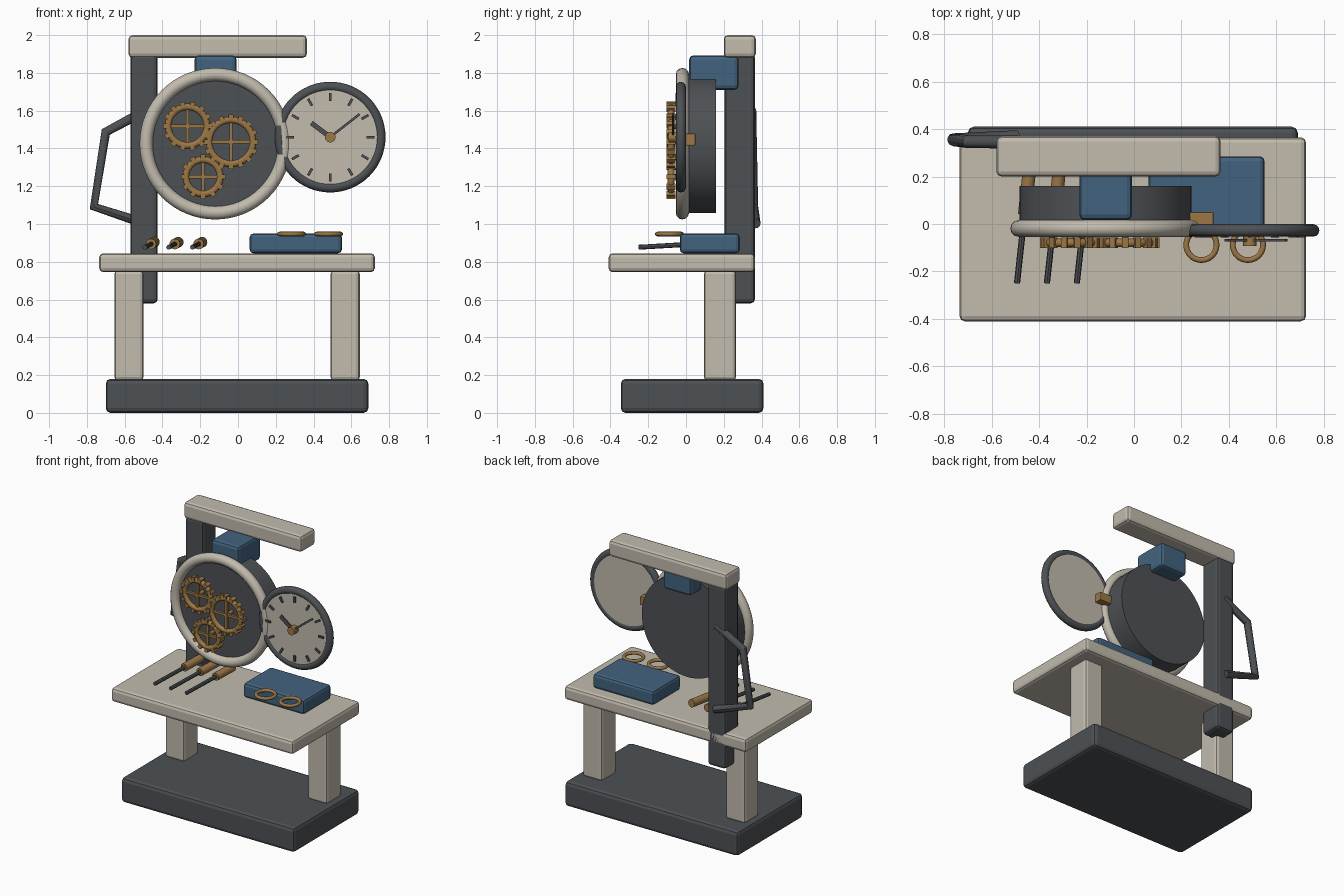
import bpy, math
from mathutils import Vector

if "Cube" in bpy.data.objects:
    bpy.data.objects.remove(bpy.data.objects["Cube"])


def material(name, rgb):
    m = bpy.data.materials.new(name)
    m.diffuse_color = (*rgb, 1)
    m.use_nodes = True
    m.node_tree.nodes["Principled BSDF"].inputs["Base Color"].default_value = m.diffuse_color
    return m


CREAM = material("warm_cream", (0.54, 0.50, 0.42))
DARK = material("dark_grey", (0.075, 0.082, 0.09))
BLUE = material("slate_blue", (0.055, 0.125, 0.21))
BRASS = material("brass", (0.33, 0.185, 0.06))


def finish(name, mat, smooth=False):
    o = bpy.context.object
    o.name = name
    o.data.materials.append(mat)
    if smooth:
        bpy.ops.object.shade_smooth_by_angle(angle=math.radians(40))
    return o


def box(name, mat, x, y, z, bevel=0.0):
    """Box from (min, max) ranges, with optional rounded edges."""
    bpy.ops.mesh.primitive_cube_add(size=1, location=[sum(r) / 2 for r in (x, y, z)])
    o = bpy.context.object
    o.scale = [r[1] - r[0] for r in (x, y, z)]
    bpy.ops.object.transform_apply(location=False, rotation=False, scale=True)
    if bevel:
        b = o.modifiers.new("edge", 'BEVEL')
        b.width, b.segments = bevel, 2
    return finish(name, mat)


def bar(name, mat, cx, cz, ang, r0, r1, w, y):
    """Flat bar facing the front, lying along a ray from (cx, cz)."""
    r = (r0 + r1) / 2
    bpy.ops.mesh.primitive_cube_add(
        size=1, rotation=(0, -ang, 0),
        location=(cx + r * math.cos(ang), sum(y) / 2, cz + r * math.sin(ang)))
    bpy.context.object.scale = (r1 - r0, y[1] - y[0], w)
    return finish(name, mat)


def rod(name, mat, a, b, r, sides=24):
    a, b = Vector(a), Vector(b)
    d = b - a
    bpy.ops.mesh.primitive_cylinder_add(
        vertices=sides, radius=r, depth=d.length, location=(a + b) / 2,
        rotation=d.to_track_quat('Z', 'Y').to_euler())
    return finish(name, mat, sides > 8)


def ring(name, mat, loc, major, minor, facing_front=True, seg=48):
    bpy.ops.mesh.primitive_torus_add(
        major_radius=major, minor_radius=minor, major_segments=seg, minor_segments=12,
        location=loc, rotation=(math.pi / 2 if facing_front else 0, 0, 0))
    return finish(name, mat, True)


# Bench
box("base", DARK, (-0.70, 0.69), (-0.345, 0.41), (0, 0.18), 0.025)
box("left_leg", CREAM, (-0.655, -0.50), (0.095, 0.265), (0.17, 0.755), 0.02)
box("right_leg", CREAM, (0.49, 0.645), (0.095, 0.265), (0.17, 0.755), 0.02)
box("table_top", CREAM, (-0.735, 0.725), (-0.41, 0.365), (0.745, 0.845), 0.022)

# Post, overhead beam and hanger
box("post", DARK, (-0.57, -0.425), (0.205, 0.365), (0.58, 1.90), 0.022)
box("top_beam", CREAM, (-0.58, 0.365), (0.20, 0.37), (1.88, 2.0), 0.022)
box("hanger_block", BLUE, (-0.23, -0.008), (0.017, 0.278), (1.71, 1.893), 0.022)

# Drum with front ring
DX, DZ = -0.12, 1.425
rod("drum", DARK, (DX, -0.02, DZ - 0.005), (DX, 0.16, DZ - 0.005), 0.362, 64)
ring("drum_ring", CREAM, (DX, -0.019, DZ), 0.366, 0.035, seg=64)

# Gears on the drum face
for i, (gx, gz, r, teeth) in enumerate(((-0.267, 1.518, 0.130, 14),
                                        (-0.037, 1.435, 0.144, 16),
                                        (-0.185, 1.250, 0.118, 12))):
    n = f"gear_{i + 1}"
    ring(n + "_rim", BRASS, (gx, -0.079, gz), r - 0.027, 0.018, seg=32)
    for k in range(teeth):
        bar(f"{n}_tooth_{k}", BRASS, gx, gz, math.tau * k / teeth,
            r - 0.025, r, 0.026, (-0.102, -0.056))
    for k in range(4):
        bar(f"{n}_spoke_{k}", BRASS, gx, gz, math.pi / 2 * k,
            0, r - 0.025, 0.017, (-0.088, -0.070))
    rod(n + "_axle", BRASS, (gx, -0.092, gz), (gx, -0.015, gz), 0.014, 16)

# Clock dial
CX, CZ = 0.488, 1.46
rod("clock_face", CREAM, (CX, -0.045, CZ), (CX, -0.006, CZ), 0.266, 64)
ring("clock_rim", DARK, (CX, -0.027, CZ), 0.267, 0.026, seg=64)
for k in range(12):
    bar(f"hour_mark_{k}", DARK, CX, CZ, math.tau * k / 12,
        0.192, 0.234, 0.014, (-0.056, -0.043))
bar("minute_hand", DARK, CX, CZ, math.radians(38), 0, 0.197, 0.013, (-0.073, -0.063))
bar("hour_hand", DARK, CX, CZ, math.radians(143), 0, 0.125, 0.026, (-0.073, -0.063))
rod("hand_hub", BRASS, (CX, -0.092, CZ), (CX, -0.04, CZ), 0.028)
box("clock_bracket", BRASS, (0.20, 0.335), (-0.006, 0.05), (1.415, 1.478), 0.005)

# Side handle: bent tube behind the post
c = bpy.data.curves.new("side_handle", 'CURVE')
c.dimensions = '3D'
c.bevel_depth, c.bevel_resolution, c.use_fill_caps = 0.027, 3, True
path = [(-0.49, 0.345, 1.60), (-0.70, 0.347, 1.487),
        (-0.763, 0.355, 1.092), (-0.49, 0.368, 1.002)]
s = c.splines.new('POLY')
s.points.add(len(path) - 1)
for p, co in zip(s.points, path):
    p.co = (*co, 1)
h = bpy.data.objects.new("side_handle", c)
bpy.context.collection.objects.link(h)
bpy.ops.object.select_all(action='DESELECT')
h.select_set(True)
bpy.context.view_layer.objects.active = h
bpy.ops.object.convert(target='MESH')
finish("side_handle", DARK, True)

# Parts box with two loose rings
box("parts_box", BLUE, (0.062, 0.55), (-0.033, 0.285), (0.845, 0.95), 0.02)
for i, x in enumerate((0.284, 0.48)):
    ring(f"loose_ring_{i + 1}", BRASS, (x, -0.088, 0.947), 0.064, 0.012, False, 32)

# Three hand tools lying on the table
for i in range(3):
    x = -0.493 + 0.126 * i

    def at(y):
        return (x + 0.11 * (y + 0.25), y, 0.877 + 0.058 * (y + 0.25))
    rod(f"tool_shaft_{i + 1}", DARK, at(-0.25), at(0.06), 0.013, 8)
    rod(f"tool_handle_{i + 1}", BRASS, at(0.04), at(0.21), 0.028, 20)
